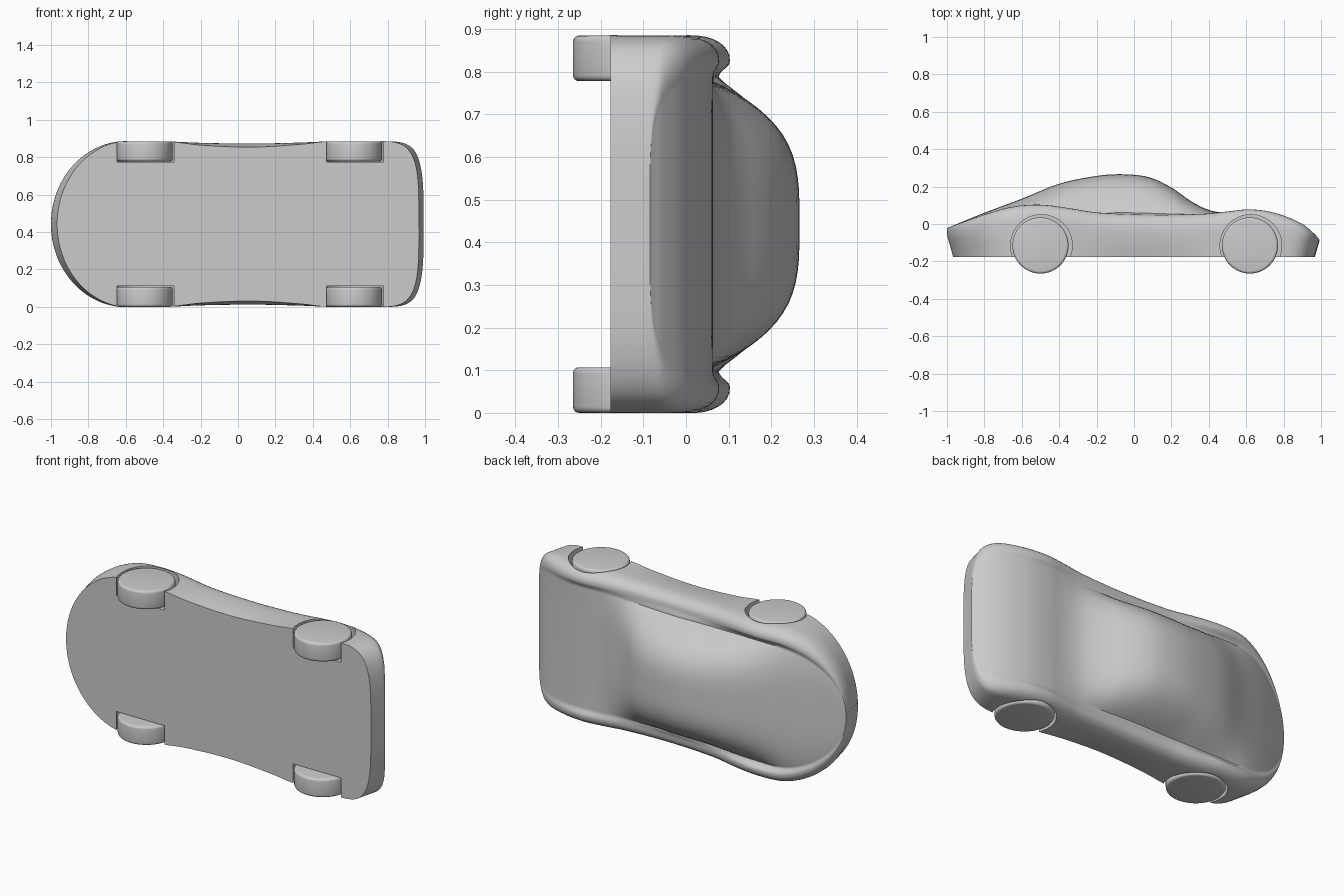
import bpy, bmesh, math

if "Cube" in bpy.data.objects:
    bpy.data.objects.remove(bpy.data.objects["Cube"])

MID = 0.4425      # middle of the car's width; the car lies on its side, roof toward +y
FLOOR = -0.177
AXLE_Y = -0.115
WHEELS = [(x, z) for x in (-0.5, 0.62) for z in (0.0535, 0.8315)]

grey = bpy.data.materials.new("plain grey")
grey.diffuse_color = (0.6, 0.6, 0.6, 1)
grey.use_nodes = True
grey.node_tree.nodes["Principled BSDF"].inputs["Base Color"].default_value = grey.diffuse_color


def curve(table, x):
    """Smooth interpolation through (x, value) pairs."""
    n = len(table)

    def slope(i):
        a, b = table[max(i - 1, 0)], table[min(i + 1, n - 1)]
        return (b[1] - a[1]) / (b[0] - a[0])
    for i in range(n - 1):
        (x0, v0), (x1, v1) = table[i], table[i + 1]
        if x <= x1 or i == n - 2:
            d = x1 - x0
            t = min(max((x - x0) / d, 0), 1)
            return ((2*t**3 - 3*t**2 + 1) * v0 + (t**3 - 2*t**2 + t) * d * slope(i)
                    + (3*t**2 - 2*t**3) * v1 + (t**3 - t**2) * d * slope(i + 1))


# Heights along the length: centre line, shoulder crest, dip inside the crest
ROOF = [(-1, -.022), (-.8, .06), (-.6, .135), (-.4, .215), (-.2, .257), (-.06, .266),
        (.08, .25), (.2, .195), (.3, .125), (.4, .075), (.5, .06), (.62, .063),
        (.75, .05), (.9, -.005), (1, -.085)]
SHOULDER = [(-1, -.022), (-.8, .05), (-.65, .092), (-.5, .103), (-.35, .085), (-.2, .062),
            (0, .052), (.2, .05), (.4, .056), (.5, .067), (.62, .078), (.75, .06),
            (.9, 0), (1, -.085)]
DIP = [(-1, 0), (-.75, .01), (-.5, .027), (-.25, .005), (0, -.008), (.3, 0),
       (.6, .014), (.8, .006), (1, 0)]
ROUND = [(-1, .02), (-.75, .08), (-.5, .09), (0, .08), (.6, .09), (.8, .075), (1, .025)]
WAIST = [(-1, 0), (-.4, 0), (-.2, .008), (.08, .012), (.35, .006), (.5, 0), (1, 0)]


def half_width(x):
    w = MID - curve(WAIST, x)
    if x < -0.6:
        w *= max(1 - ((-0.6 - x) / 0.4) ** 2, 0.002) ** 0.5
    elif x > 0.75:
        w *= max(1 - ((x - 0.75) / 0.25) ** 4, 0.003) ** 0.25
    return w


def half_section(x):
    """Points (u, y) from the floor edge up over the shoulder to the roof centre."""
    w = half_width(x)
    hc, hs = curve(ROOF, x), curve(SHOULDER, x)
    hv, side = hs - curve(DIP, x), hs - curve(ROUND, x)
    tuck = w - 1.6 * curve(WAIST, x)
    pts = []
    for i in range(6):                       # side wall
        t = i / 6
        pts.append((tuck + (w - tuck) * math.sin(t * math.pi / 2), FLOOR + (side - FLOOR) * t))
    for i in range(9):                       # rounded shoulder
        a = i / 8 * math.pi / 2
        pts.append((w * (0.86 + 0.14 * math.cos(a) ** 0.85), side + (hs - side) * math.sin(a)))
    for i in range(1, 5):                    # crest down to the valley
        t = i / 5
        pts.append((w * (0.86 - 0.08 * t), hs + (hv - hs) * t * t * (3 - 2 * t)))
    for i in range(17):                      # cabin or bonnet
        t = 1 - (i / 16) ** 1.4
        pts.append((w * 0.78 * t, hv + (hc - hv) * (1 - t ** 3.5)))
    return pts


def make_object(name, bm):
    bmesh.ops.recalc_face_normals(bm, faces=bm.faces)
    me = bpy.data.meshes.new(name)
    bm.to_mesh(me)
    bm.free()
    me.materials.append(grey)
    ob = bpy.data.objects.new(name, me)
    bpy.context.collection.objects.link(ob)
    return ob


def activate(ob):
    bpy.ops.object.select_all(action='DESELECT')
    ob.select_set(True)
    bpy.context.view_layer.objects.active = ob


def disc(name, x, z, radius, depth, bevel=0.0):
    bm = bmesh.new()
    bmesh.ops.create_cone(bm, cap_ends=True, segments=64, radius1=radius,
                          radius2=radius, depth=depth)
    if bevel:
        rims = [e for e in bm.edges if abs(e.verts[0].co.z - e.verts[1].co.z) < 1e-5]
        bmesh.ops.bevel(bm, geom=rims, offset=bevel, segments=4, profile=0.5, affect='EDGES')
    ob = make_object(name, bm)
    ob.location = (x, AXLE_Y, z)
    return ob


# Body shell: sections lofted from tail to nose
bm = bmesh.new()
rings = []
N = 110
for k in range(N + 1):
    x = -math.cos(math.pi * k / N)
    half = half_section(x)
    ring = half + [(-u, y) for u, y in reversed(half[:-1])]
    verts = []
    for u, y in ring:
        s = min(max((-0.06 - y) / 0.115, 0), 1)      # ends lean in toward the floor
        verts.append(bm.verts.new((x * (1 - 0.033 * s), y, MID + u)))
    rings.append(verts)
for a, b in zip(rings, rings[1:]):
    for i in range(len(a)):
        j = (i + 1) % len(a)
        bm.faces.new((a[i], a[j], b[j], b[i]))
bm.faces.new(rings[0])
bm.faces.new(rings[-1])
body = make_object("body", bm)

# Wheel arches cut into the body
for x, z in WHEELS:
    outward = -0.05 if z < MID else 0.05
    cutter = disc("arch_cutter", x + 0.005, z + outward, 0.165, 0.215)
    cutter.hide_render = True
    mod = body.modifiers.new("arch", 'BOOLEAN')
    mod.operation = 'DIFFERENCE'
    mod.solver = 'EXACT'
    mod.object = cutter
    activate(body)
    bpy.ops.object.modifier_apply(modifier=mod.name)
    bpy.data.objects.remove(cutter)
activate(body)
bpy.ops.object.shade_smooth_by_angle(angle=math.radians(40))

# Wheels
for x, z in WHEELS:
    end = "rear" if x < 0 else "front"
    side = "right" if z < MID else "left"
    wheel = disc(f"{end}_{side}_wheel", x, z, 0.15, 0.107, 0.014)
    activate(wheel)
    bpy.ops.object.shade_smooth_by_angle(angle=math.radians(35))
